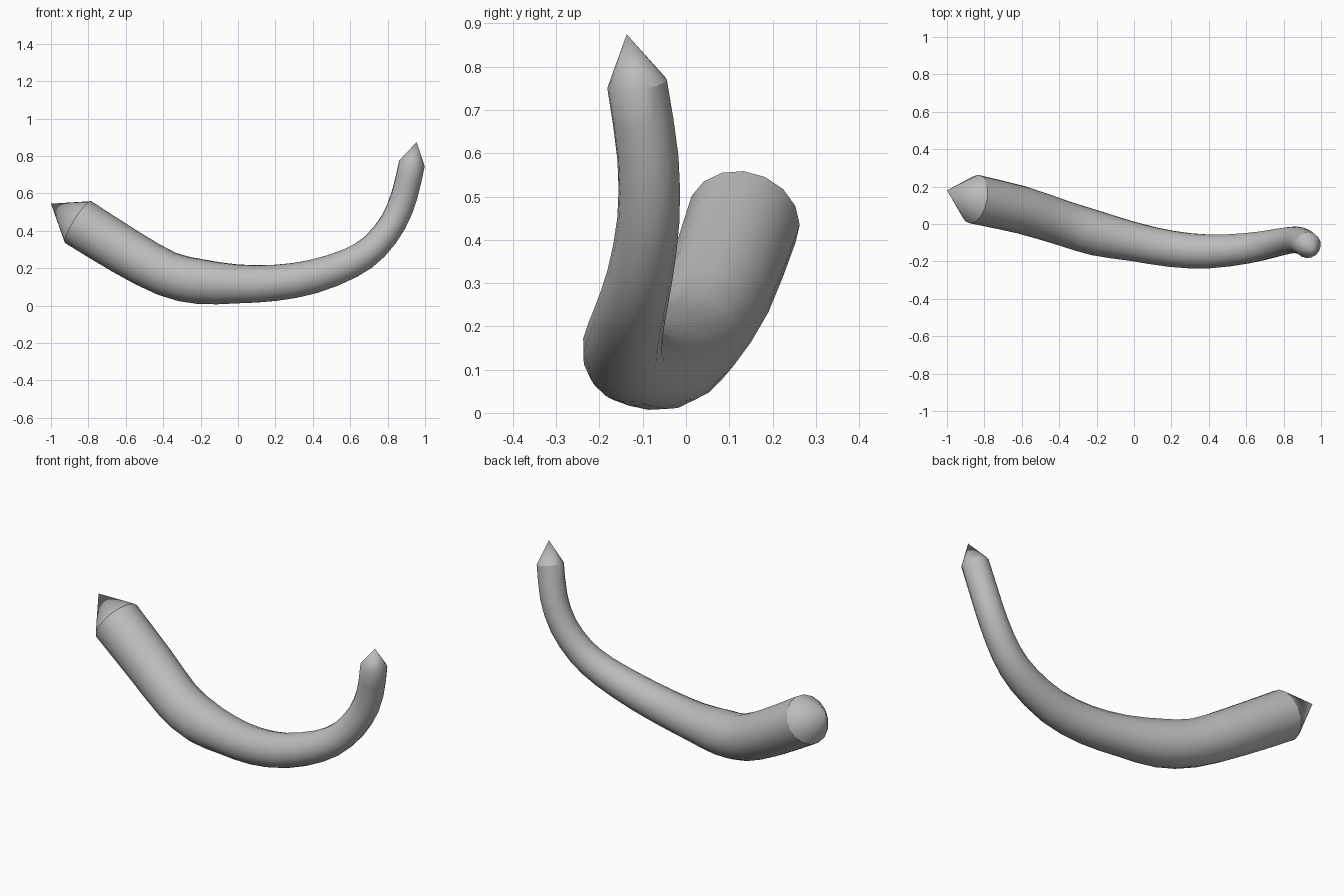
import bpy, bmesh, math
from mathutils import Vector

old = bpy.data.objects.get("Cube")
if old:
    bpy.data.objects.remove(old, do_unlink=True)

SIDES = 16
STEPS = 2

# Centre line stations: x, y, z, radius
STATIONS = [
    (-.855, .133, .447, .132), (-.6, .075, .288, .128), (-.38, .005, .17, .122),
    (-.2, -.05, .128, .121), (0, -.095, .116, .105), (.2, -.133, .122, .098),
    (.4, -.147, .155, .092), (.6, -.13, .227, .083), (.73, -.107, .315, .076),
    (.83, -.087, .445, .072), (.89, -.088, .59, .071), (.93, -.113, .76, .07),
]
TIPS = [Vector((-1, .18, .545)), Vector((.955, -.137, .875))]

material = bpy.data.materials.new("plain grey")
material.use_nodes = True
grey = (.5, .5, .5, 1)
material.diffuse_color = grey
material.node_tree.nodes["Principled BSDF"].inputs["Base Color"].default_value = grey


def smooth_path(stations):
    """Catmull-Rom interpolation of positions and radii."""
    pts = [Vector(s) for s in stations]
    pts = [2 * pts[0] - pts[1]] + pts + [2 * pts[-1] - pts[-2]]
    out = []
    for a, b, c, d in zip(pts, pts[1:], pts[2:], pts[3:]):
        for i in range(STEPS):
            t = i / STEPS
            out.append(b + (c - a) * t / 2 + (2 * a - 5 * b + 4 * c - d) * t**2 / 2
                       + (3 * b - a - 3 * c + d) * t**3 / 2)
    return out + [pts[-2]]


# Tapered tube swept along the centre line
path = smooth_path(STATIONS)
centres = [p.to_3d() for p in path]
bm = bmesh.new()
rings = []
side = Vector((0, 1, 0))
for i, centre in enumerate(centres):
    tangent = (centres[min(i + 1, len(path) - 1)] - centres[max(i - 1, 0)]).normalized()
    side = (side - tangent * side.dot(tangent)).normalized()
    up = tangent.cross(side)
    ring = []
    for k in range(SIDES):
        a = math.tau * k / SIDES
        ring.append(bm.verts.new(centre + path[i].w * (side * math.cos(a) + up * math.sin(a))))
    rings.append(ring)
for low, high in zip(rings, rings[1:]):
    for k in range(SIDES):
        n = (k + 1) % SIDES
        bm.faces.new((low[k], low[n], high[n], high[k]))

# Pointed cone on each end
for ring, tip in zip((rings[0], rings[-1]), TIPS):
    apex = bm.verts.new(tip)
    for k in range(SIDES):
        bm.faces.new((ring[k], ring[(k + 1) % SIDES], apex))

bmesh.ops.recalc_face_normals(bm, faces=bm.faces)
mesh = bpy.data.meshes.new("curved_horn")
bm.to_mesh(mesh)
bm.free()
mesh.materials.append(material)
horn = bpy.data.objects.new("curved_horn", mesh)
bpy.context.collection.objects.link(horn)

bpy.ops.object.select_all(action="DESELECT")
horn.select_set(True)
bpy.context.view_layer.objects.active = horn
bpy.ops.object.shade_smooth_by_angle(angle=math.radians(30))
